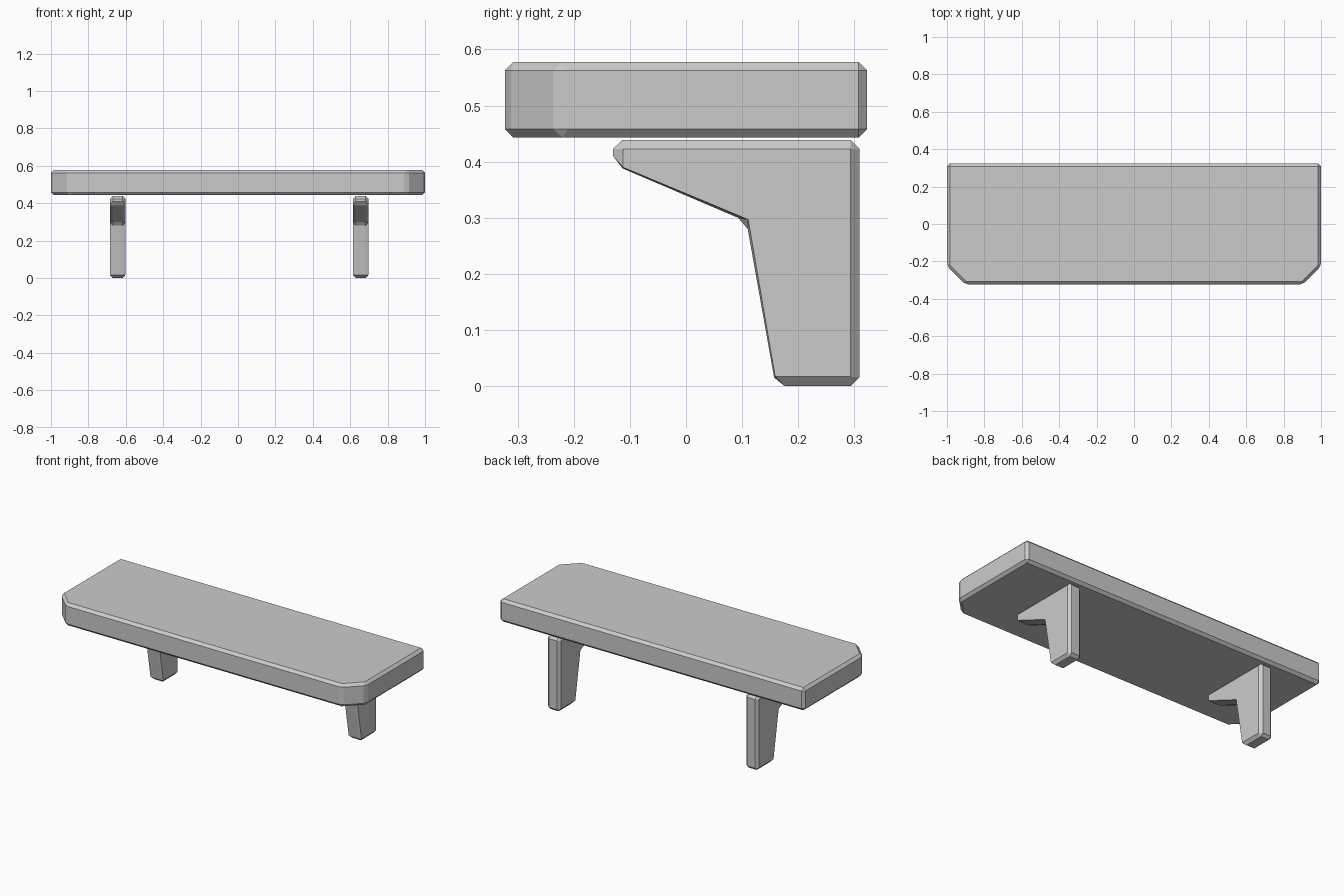
import bpy, bmesh

if "Cube" in bpy.data.objects:
    bpy.data.objects.remove(bpy.data.objects["Cube"])

BEVEL = 0.0155


def finish(name, bm):
    bmesh.ops.recalc_face_normals(bm, faces=bm.faces)
    mesh = bpy.data.meshes.new(name)
    bm.to_mesh(mesh)
    bm.free()
    obj = bpy.data.objects.new(name, mesh)
    bpy.context.collection.objects.link(obj)
    return obj


# Shelf board: extruded outline with clipped front corners and chamfered edges
outline = [(1, 0.323), (-1, 0.323), (-1, -0.226), (-0.903, -0.323),
           (0.903, -0.323), (1, -0.226)]
bm = bmesh.new()
base = bm.faces.new([bm.verts.new((x, y, 0.443)) for x, y in outline])
top = bmesh.ops.extrude_face_region(bm, geom=[base])["geom"]
bmesh.ops.translate(bm, vec=(0, 0, 0.135),
                    verts=[v for v in top if isinstance(v, bmesh.types.BMVert)])
bmesh.ops.bevel(bm, geom=bm.edges[:], offset=BEVEL, segments=1,
                profile=0.5, affect='EDGES')
finish("shelf_board", bm)

# Bracket profile (y, z): flat side corners, and two chamfer points per corner
side = [(0.293, 0.423), (0.293, 0.017), (0.159, 0.017),
        (0.111, 0.297), (-0.112, 0.390), (-0.112, 0.423)]
rim = [(0.293, 0.439), (0.309, 0.423), (0.309, 0.0155), (0.293, 0),
       (0.176, 0), (0.157, 0.0155), (0.11, 0.28), (0.093, 0.30),
       (-0.113, 0.388), (-0.13, 0.41), (-0.13, 0.423), (-0.113, 0.439)]


def bracket(name, cx, half=0.042):
    bm = bmesh.new()

    def ring(points, x):
        return [bm.verts.new((cx + x, y, z)) for y, z in points]

    rims = []
    n = len(side)
    for s in (-1, 1):
        cap = ring(side, s * half)
        edge = ring(rim, s * (half - BEVEL))
        rims.append(edge)
        bm.faces.new(cap)
        for i in range(n):
            j = (i + 1) % n
            # corner triangle, then chamfer strip to the next corner
            bm.faces.new((cap[i], edge[2 * i], edge[2 * i + 1]))
            bm.faces.new((cap[i], edge[2 * i + 1], edge[2 * j], cap[j]))
    # band joining both rims
    a, b = rims
    for i in range(2 * n):
        j = (i + 1) % (2 * n)
        bm.faces.new((a[i], a[j], b[j], b[i]))
    return finish(name, bm)


# Pair of wall brackets
bracket("left_bracket", -0.643)
bracket("right_bracket", 0.656)
